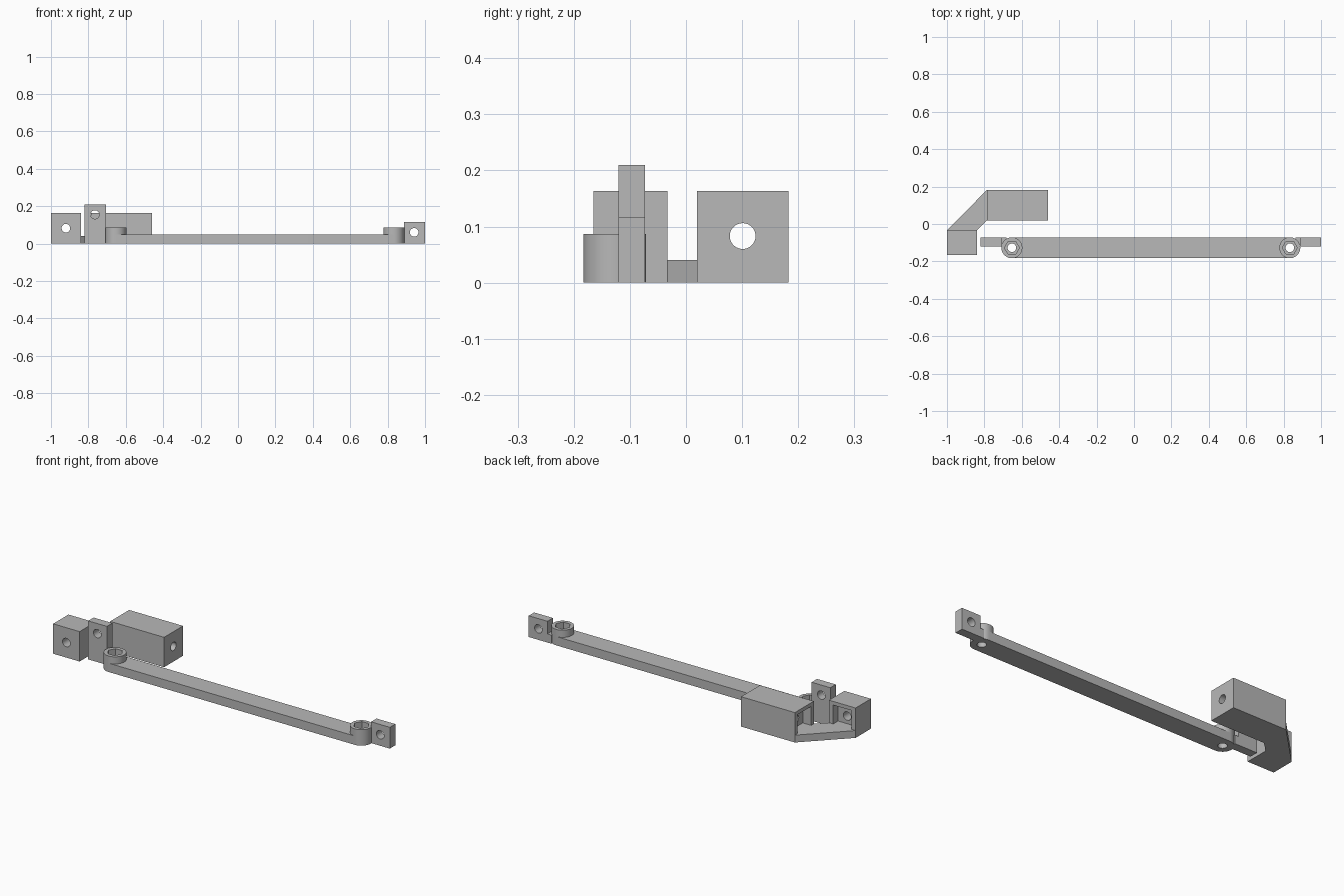
import bpy, bmesh
from math import pi, cos, sin
from mathutils import Vector

cube = bpy.data.objects.get("Cube")
if cube:
    bpy.data.objects.remove(cube, do_unlink=True)

grey = bpy.data.materials.new("plain grey")
grey.use_nodes = True
grey.diffuse_color = (0.48, 0.48, 0.48, 1)
grey.node_tree.nodes["Principled BSDF"].inputs["Base Color"].default_value = (0.48, 0.48, 0.48, 1)


def prism(name, points, start, end, axis="z"):
    """Extrude a flat outline along an axis; points are (x,y), (x,z) or (y,z)."""
    place = {"z": lambda a, b, c: (a, b, c),
             "y": lambda a, b, c: (a, c, b),
             "x": lambda a, b, c: (c, a, b)}[axis]
    bm = bmesh.new()
    face = bm.faces.new([bm.verts.new(place(a, b, start)) for a, b in points])
    new = bmesh.ops.extrude_face_region(bm, geom=[face])["geom"]
    shift = Vector(place(0, 0, end - start))
    bmesh.ops.translate(bm, vec=shift, verts=[v for v in new if isinstance(v, bmesh.types.BMVert)])
    bmesh.ops.recalc_face_normals(bm, faces=bm.faces)
    mesh = bpy.data.meshes.new(name)
    bm.to_mesh(mesh)
    bm.free()
    mesh.materials.append(grey)
    obj = bpy.data.objects.new(name, mesh)
    bpy.context.collection.objects.link(obj)
    return obj


def box(name, x0, x1, y0, y1, z0, z1):
    return prism(name, [(x0, y0), (x1, y0), (x1, y1), (x0, y1)], z0, z1)


def ring(cx, cy, r, n=48, a0=0.0, sweep=2 * pi):
    return [(cx + r * cos(a0 + sweep * i / n), cy + r * sin(a0 + sweep * i / n)) for i in range(n)]


def cut(obj, *cutters):
    """Subtract the cutters, then discard them."""
    for c in cutters:
        mod = obj.modifiers.new("cut", "BOOLEAN")
        mod.operation, mod.solver, mod.object = "DIFFERENCE", "EXACT", c
    deps = bpy.context.evaluated_depsgraph_get()
    mesh = bpy.data.meshes.new_from_object(obj.evaluated_get(deps))
    obj.modifiers.clear()
    obj.data = mesh
    for c in cutters:
        bpy.data.objects.remove(c, do_unlink=True)
    return obj


parts = []
HOLE = 0.023

# Small bracket block: bolt hole from the front, pocket open to the back
parts.append(cut(
    box("small_block", -1, -0.84, -0.165, -0.033, 0, 0.163),
    prism("bolt_hole", ring(-0.92, 0.082, HOLE), -0.3, 0.1, "y"),
    box("pocket", -0.975, -0.865, -0.075, 0.1, 0.04, 0.143)))

# Long bracket block: bolt hole lengthwise, pocket open to the right end
parts.append(cut(
    box("long_block", -0.785, -0.46, 0.02, 0.183, 0, 0.163),
    prism("bolt_hole", ring(0.101, 0.083, HOLE), -1.2, 0, "x"),
    box("pocket", -1, -0.735, 0.043, 0.16, 0.04, 0.143)))

# Diagonal plate joining the two blocks
parts.append(prism("link_plate", [(-1, -0.033), (-0.84, -0.033), (-0.785, 0.02),
                                  (-0.785, 0.183)], 0, 0.04))

# Long arm with rounded ends
ENDS = (-0.653, 0.833)
ARM_Y, ARM_R, ARM_Z = -0.127, 0.056, 0.048
outline = (ring(ENDS[1], ARM_Y, ARM_R, 32, -pi / 2, pi) + [(ENDS[1], ARM_Y + ARM_R)]
           + ring(ENDS[0], ARM_Y, ARM_R, 32, pi / 2, pi) + [(ENDS[0], ARM_Y - ARM_R)])
parts.append(cut(prism("arm", outline, 0, ARM_Z),
                 *[prism("pin_hole", ring(x, ARM_Y, HOLE), -0.1, 0.2) for x in ENDS]))

# Raised bosses with hexagonal sockets, and the drilled tabs beyond them
for side, x, sign, reach, top, hole_x, hole_z in (
        ("right", ENDS[0], -1, -0.82, 0.21, -0.765, 0.155),
        ("left", ENDS[1], 1, 1.0, 0.116, 0.942, 0.06)):
    parts.append(cut(prism(side + "_boss", ring(x, ARM_Y, ARM_R, 64), ARM_Z, 0.087),
                     prism("socket", ring(x, ARM_Y, 0.04, 6), 0, 0.2)))
    near = x + sign * (ARM_R - 0.002)
    lo, hi = sorted((near, reach))
    parts.append(cut(box(side + "_tab", lo, hi, -0.12, -0.073, 0, top),
                     prism("tab_hole", ring(hole_x, hole_z, HOLE), -0.3, 0.1, "y")))
    lo, hi = sorted((x + sign * 0.03, near))
    parts.append(box(side + "_tab_bridge", lo, hi, -0.12, -0.073, 0, ARM_Z - 0.001))

# Smooth the round walls, keep the edges sharp
bpy.ops.object.select_all(action="DESELECT")
for obj in parts:
    obj.select_set(True)
bpy.context.view_layer.objects.active = parts[0]
bpy.ops.object.shade_smooth_by_angle()
